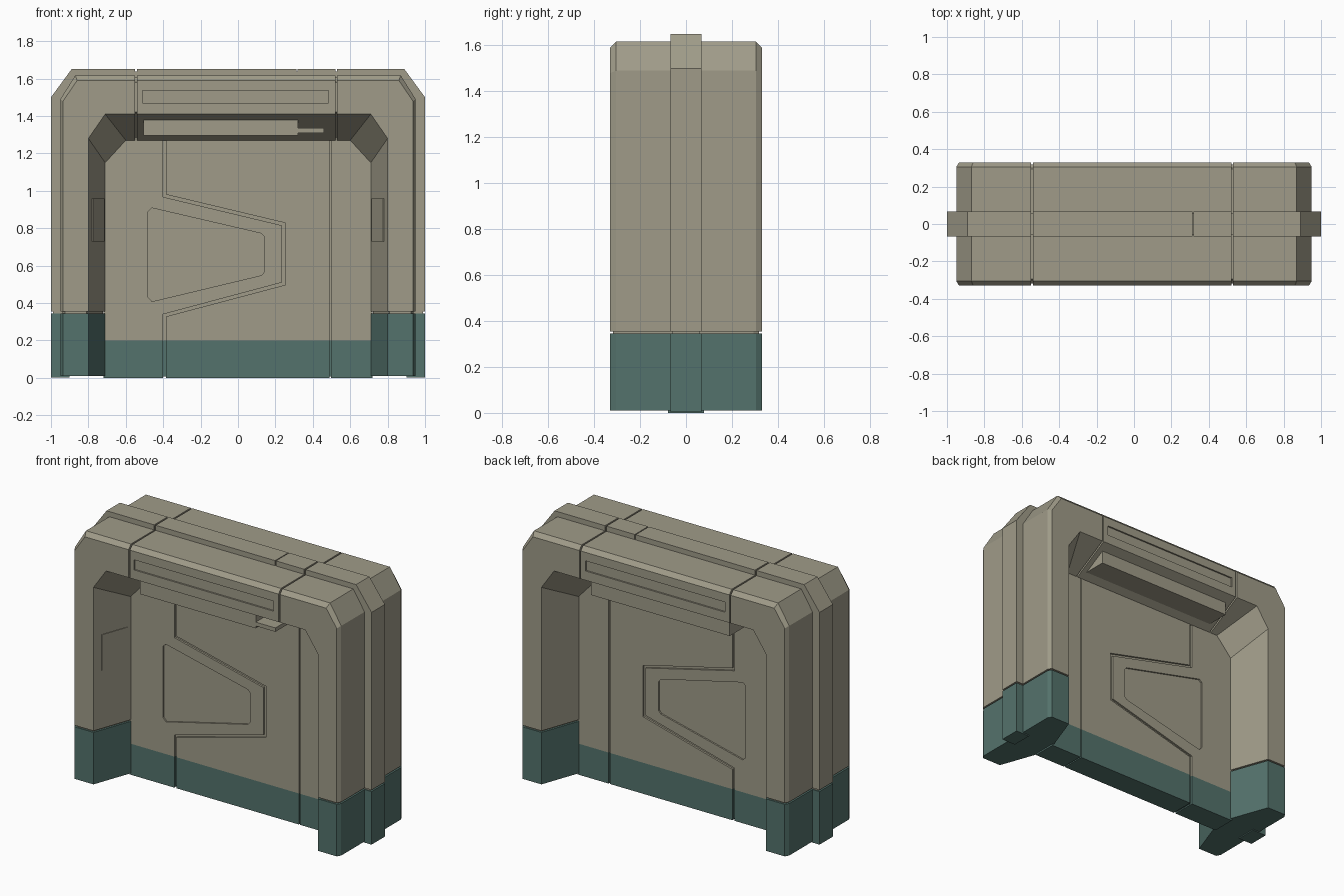
import bpy, bmesh
from mathutils import Vector

if "Cube" in bpy.data.objects:
    bpy.data.objects.remove(bpy.data.objects["Cube"])


def material(name, rgb):
    m = bpy.data.materials.new(name)
    m.diffuse_color = (*rgb, 1)
    m.use_nodes = True
    m.node_tree.nodes["Principled BSDF"].inputs["Base Color"].default_value = m.diffuse_color
    return m


BEIGE = material("warm_grey_beige", (0.35, 0.33, 0.25))
TEAL = material("dark_teal", (0.088, 0.17, 0.15))


def finish(bm, name, mat):
    bmesh.ops.recalc_face_normals(bm, faces=bm.faces)
    me = bpy.data.meshes.new(name)
    bm.to_mesh(me)
    bm.free()
    ob = bpy.data.objects.new(name, me)
    bpy.context.collection.objects.link(ob)
    me.materials.append(mat)
    return ob


def arch(section, z0):
    """Sweep a closed section along the arch; each point is (y, side x, shoulder z, corner x, top z)."""
    bm = bmesh.new()
    rows = []
    for y, x, zs, xt, zt in section:
        half = [(x, z0), (x, zs), (xt, zt)]
        path = [(-a, b) for a, b in half] + half[::-1]
        rows.append([bm.verts.new((a, y, b)) for a, b in path])
    n = len(rows)
    for i in range(n):
        a, b = rows[i], rows[(i + 1) % n]
        for k in range(5):
            bm.faces.new((a[k], a[k + 1], b[k + 1], b[k]))
    bm.faces.new([r[0] for r in rows])
    bm.faces.new([r[-1] for r in rows])
    return bm


def keep(bm, co, no):
    """Cut away everything on the normal side of a plane and cap the cut."""
    g = bm.verts[:] + bm.edges[:] + bm.faces[:]
    r = bmesh.ops.bisect_plane(bm, geom=g, plane_co=co, plane_no=no, clear_outer=True)
    edges = [e for e in r["geom_cut"] if isinstance(e, bmesh.types.BMEdge)]
    if edges:
        bmesh.ops.edgeloop_fill(bm, edges=edges)


def arch_part(name, section, z0, mat, cuts):
    bm = arch(section, z0)
    for co, no in cuts:
        keep(bm, co, no)
    return finish(bm, name, mat)


def prism(name, pts, y0, y1, mat):
    """Extrude an x-z outline along y."""
    bm = bmesh.new()
    f = bm.faces.new([bm.verts.new((x, y0, z)) for x, z in pts])
    r = bmesh.ops.extrude_face_region(bm, geom=[f])
    bmesh.ops.translate(bm, vec=(0, y1 - y0, 0),
                        verts=[v for v in r["geom"] if isinstance(v, bmesh.types.BMVert)])
    return finish(bm, name, mat)


def rect(x0, x1, z0, z1):
    return [(x0, z0), (x1, z0), (x1, z1), (x0, z1)]


def recess(ob, pts, face_y, depth):
    """Sink an outline into the front and back of an object."""
    for s in (-1, 1):
        cutter = prism("cutter", pts, s * (face_y - depth), s * (face_y + 0.1), BEIGE)
        cutter.hide_render = True
        mod = ob.modifiers.new("recess", 'BOOLEAN')
        mod.operation, mod.object, mod.solver = 'DIFFERENCE', cutter, 'EXACT'
        bpy.context.view_layer.objects.active = ob
        bpy.ops.object.modifier_apply(modifier=mod.name)
        bpy.data.objects.remove(cutter)


def both_sides(front):
    return front + [(-p[0], *p[1:]) for p in front[::-1]]


# Frame sections: main body, raised centre ridge, and inset cores behind the seams
body = both_sides([(-0.08, 0.71, 1.15, 0.60, 1.27), (-0.33, 0.80, 1.28, 0.71, 1.41),
                   (-0.33, 0.935, 1.48, 0.86, 1.59), (-0.305, 0.95, 1.49, 0.87, 1.617)])
body_core = both_sides([(-0.075, 0.722, 1.156, 0.606, 1.282), (-0.318, 0.81, 1.286, 0.716, 1.422),
                        (-0.318, 0.925, 1.474, 0.854, 1.58), (-0.295, 0.938, 1.483, 0.864, 1.605)])
ridge = both_sides([(-0.068, 0.90, 1.44, 0.82, 1.55), (-0.068, 1.0, 1.50, 0.89, 1.65)])
ridge_core = both_sides([(-0.06, 0.90, 1.44, 0.82, 1.55), (-0.06, 0.988, 1.495, 0.884, 1.638)])

g = 0.005
X, Z = Vector((1, 0, 0)), Vector((0, 0, 1))
left = [(X * (-0.545 - g), X)]
right = [(X * (0.525 + g), -X)]
upper = [(Z * (0.35 + g), -Z)]
lower = [(Z * (0.35 - g), Z)]


def span(a, b):
    return [(X * (a + g), -X), (X * (b - g), X)]


for label, sec, z0 in (("frame", body, 0.01), ("ridge", ridge, 0.003)):
    for side, cut in (("left", left), ("right", right)):
        arch_part(f"{label}_{side}_shoulder", sec, z0, BEIGE, cut + upper)
        arch_part(f"{label}_{side}_foot", sec, z0, TEAL, cut + lower)
arch_part("frame_core", body_core, 0.02, BEIGE, [])
arch_part("ridge_core", ridge_core, 0.02, BEIGE, [])
arch_part("ridge_top_long", ridge, 0, BEIGE, span(-0.545, 0.317))
arch_part("ridge_top_short", ridge, 0, BEIGE, span(0.313, 0.525))

# Header with a shallow sign slot on both faces
header = arch_part("header", body, 0.01, BEIGE, span(-0.545, 0.525))
recess(header, rect(-0.51, 0.485, 1.47, 1.535), 0.33, 0.01)

# Lamp housings hanging from the sloped header underside
prism("front_lamp_housing", rect(-0.505, 0.32, 1.295, 1.38), -0.276, -0.09, BEIGE)
prism("front_lamp_tab", rect(0.32, 0.46, 1.31, 1.335), -0.276, -0.12, BEIGE)
prism("back_lamp_housing", rect(-0.505, 0.485, 1.295, 1.38), 0.276, 0.09, BEIGE)

# Thin control plates on the slanted inner leg walls
for s, side in ((-1, "left"), (1, "right")):
    bm = bmesh.new()
    wall = lambda y: 0.71 + 0.09 * (-0.08 - y) / 0.25
    ring = [(y, d) for y, d in ((-0.275, 0.02), (-0.10, 0.02), (-0.10, -0.004), (-0.275, -0.004))]
    rows = [[bm.verts.new((s * (wall(y) + d), y, z)) for y, d in ring] for z in (0.73, 0.96)]
    for k in range(4):
        j = (k + 1) % 4
        bm.faces.new((rows[0][k], rows[0][j], rows[1][j], rows[1][k]))
    bm.faces.new(rows[0])
    bm.faces.new(rows[1])
    finish(bm, f"{side}_control_plate", BEIGE)

# Door leaves with interlocking seam, over a thinner core
D, TOP = 0.078, 1.29
seam_l = [(-0.40, TOP), (-0.40, 0.967), (0.235, 0.815), (0.235, 0.51), (-0.40, 0.34), (-0.40, 0)]
seam_r = [(-0.385, TOP), (-0.385, 0.98), (0.253, 0.828), (0.253, 0.497), (-0.385, 0.328), (-0.385, 0)]
leaves = [
    prism("door_left_leaf", [(-0.72, 0), (-0.72, TOP)] + seam_l, -D, D, BEIGE),
    prism("door_middle_leaf", seam_r + [(0.488, 0), (0.488, TOP)], -D, D, BEIGE),
    prism("door_right_leaf", rect(0.497, 0.72, 0, TOP), -D, D, BEIGE),
    prism("door_core", rect(-0.72, 0.72, 0.008, TOP), -D + 0.012, D - 0.012, BEIGE)]

# Recessed tapered panel with clipped corners on both door faces
recess(leaves[0], [(-0.48, 0.43), (-0.46, 0.408), (0.125, 0.548), (0.14, 0.565),
                   (0.14, 0.755), (0.125, 0.772), (-0.46, 0.908), (-0.48, 0.89)], D, 0.01)

# Teal kick band along the door bottom
for ob in leaves:
    ob.data.materials.append(TEAL)
    bm = bmesh.new()
    bm.from_mesh(ob.data)
    bmesh.ops.bisect_plane(bm, geom=bm.verts[:] + bm.edges[:] + bm.faces[:],
                           plane_co=(0, 0, 0.2), plane_no=(0, 0, 1))
    for f in bm.faces:
        f.material_index = int(f.calc_center_median().z < 0.2)
    bm.to_mesh(ob.data)
    bm.free()
